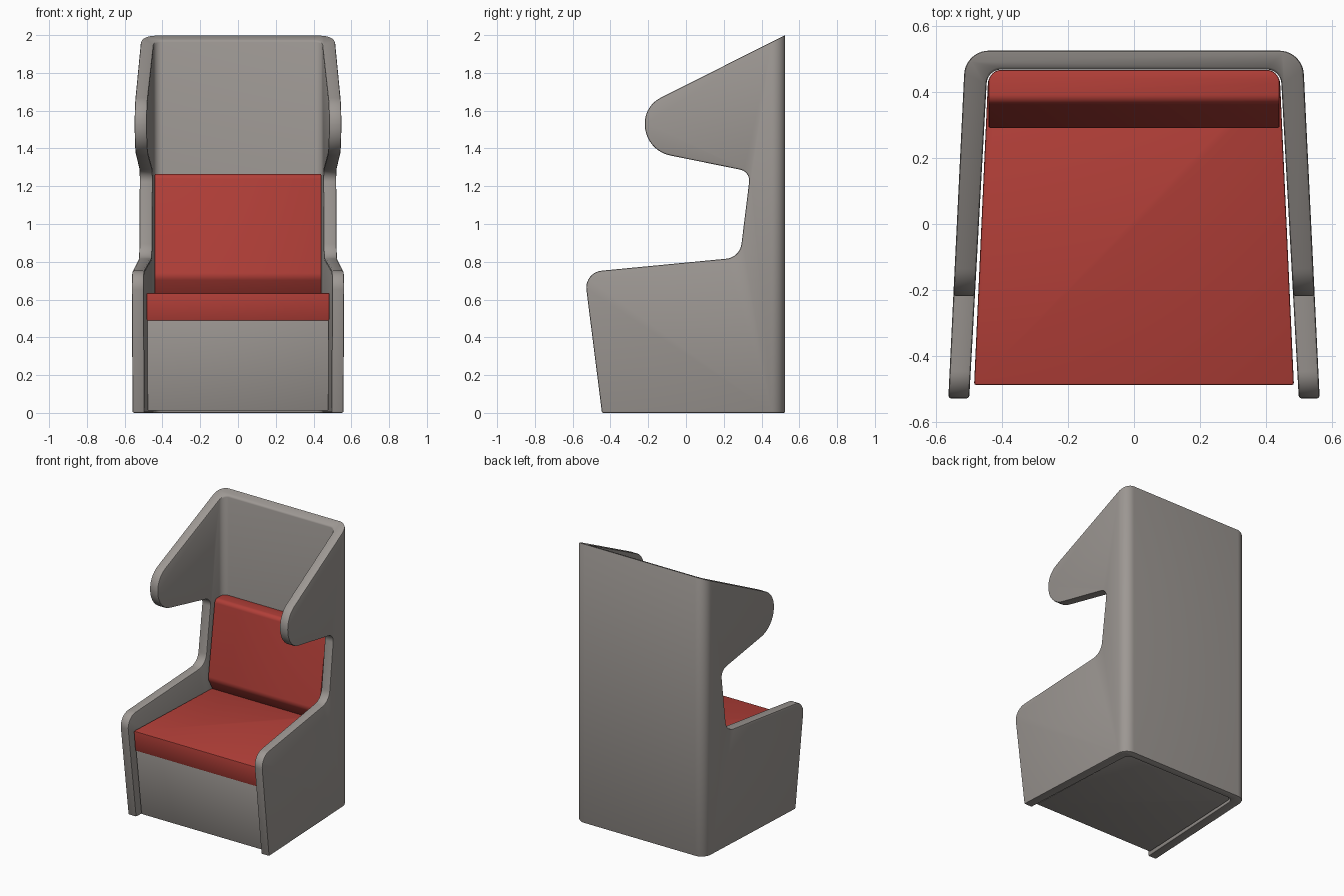
import bpy, bmesh, math
from mathutils import Vector

if "Cube" in bpy.data.objects:
    bpy.data.objects.remove(bpy.data.objects["Cube"])


def material(name, rgb):
    m = bpy.data.materials.new(name)
    m.diffuse_color = (*rgb, 1)
    m.use_nodes = True
    m.node_tree.nodes["Principled BSDF"].inputs["Base Color"].default_value = m.diffuse_color
    return m


GREY = material("warm grey", (0.34, 0.315, 0.295))
RED = material("red fabric", (0.45, 0.05, 0.04))


def rounded(points, seg=10):
    """Outline from (a, b, radius) corners, each filleted by its radius."""
    out = []
    n = len(points)
    for i, (a, b, r) in enumerate(points):
        p = Vector((a, b))
        if r == 0:
            out.append(p)
            continue
        u = (Vector(points[i - 1][:2]) - p).normalized()
        v = (Vector(points[(i + 1) % n][:2]) - p).normalized()
        half = u.angle(v) / 2
        c = p + (u + v).normalized() * (r / math.sin(half))
        t = r / math.tan(half)
        d0, d1 = p + u * t - c, p + v * t - c
        sweep = d0.angle_signed(d1)  # clockwise positive
        for k in range(seg + 1):
            ang = -sweep * k / seg
            out.append(c + Vector((d0.x * math.cos(ang) - d0.y * math.sin(ang),
                                   d0.x * math.sin(ang) + d0.y * math.cos(ang))))
    return out


def prism(name, outline, lo, hi, axis):
    bm = bmesh.new()

    def place(p, h):
        return (p.x, p.y, h) if axis == 'Z' else (h, p.x, p.y)
    a = [bm.verts.new(place(p, lo)) for p in outline]
    b = [bm.verts.new(place(p, hi)) for p in outline]
    n = len(outline)
    bm.faces.new(a)
    bm.faces.new(b)
    for i in range(n):
        j = (i + 1) % n
        bm.faces.new((a[i], a[j], b[j], b[i]))
    bmesh.ops.recalc_face_normals(bm, faces=bm.faces)
    me = bpy.data.meshes.new(name)
    bm.to_mesh(me)
    bm.free()
    ob = bpy.data.objects.new(name, me)
    bpy.context.collection.objects.link(ob)
    return ob


def part(name, plan, profile, mat, bevel):
    """Solid shared by a plan extruded in z and a side profile extruded in x."""
    ob = prism(name, rounded(plan), -0.5, 2.5, 'Z')
    cutter = prism(name + "_cutter", rounded(profile), -1, 1, 'X')
    cutter.hide_render = True
    mod = ob.modifiers.new("shape", 'BOOLEAN')
    mod.operation, mod.solver, mod.object = 'INTERSECT', 'EXACT', cutter
    bpy.context.view_layer.update()
    dg = bpy.context.evaluated_depsgraph_get()
    me = bpy.data.meshes.new_from_object(ob.evaluated_get(dg))
    ob.modifiers.clear()
    ob.data = me
    bpy.data.objects.remove(cutter)
    me.materials.clear()
    me.materials.append(mat)
    bpy.ops.object.select_all(action='DESELECT')
    ob.select_set(True)
    bpy.context.view_layer.objects.active = ob
    bv = ob.modifiers.new("soft edges", 'BEVEL')
    bv.width, bv.segments = bevel, 2
    bv.limit_method, bv.angle_limit = 'ANGLE', math.radians(50)
    bpy.ops.object.modifier_apply(modifier=bv.name)
    bpy.ops.object.shade_smooth_by_angle(angle=math.radians(35))
    return ob


def trapezoid(front_x, back_x, back_y, r):
    return [(-front_x, -0.7, 0), (front_x, -0.7, 0),
            (back_x, back_y, r), (-back_x, back_y, r)]


# wrap-around shell: splayed U plan with winged side profile
shell_plan = [(0.566, -0.6, 0), (0.511, 0.525, 0.075), (-0.511, 0.525, 0.075),
              (-0.566, -0.6, 0), (-0.503, -0.6, 0), (-0.444, 0.468, 0.045),
              (0.444, 0.468, 0.045), (0.503, -0.6, 0)]
shell_profile = [(0.6, 0, 0), (-0.445, 0, 0), (-0.539, 0.744, 0.09),
                 (0.285, 0.823, 0.09), (0.341, 1.277, 0.06),
                 (-0.218, 1.39, 0.168), (-0.218, 1.626, 0.15), (0.6, 2.038, 0)]
part("shell", shell_plan, shell_profile, GREY, 0.008)

# closed plinth under the seat
part("base", trapezoid(0.492, 0.438, 0.462, 0.04),
     [(0.6, 0.012, 0), (-0.41, 0.012, 0), (-0.468, 0.49, 0), (0.6, 0.49, 0)],
     GREY, 0.004)

# seat cushion
part("seat", trapezoid(0.494, 0.441, 0.463, 0.04),
     [(0.6, 0.488, 0), (-0.473, 0.488, 0), (-0.488, 0.635, 0), (0.6, 0.635, 0)],
     RED, 0.006)

# backrest cushion, tucked in at the bottom and leaning back
part("backrest", [(-0.441, 0.0, 0), (0.441, 0.0, 0),
                  (0.441, 0.467, 0.04), (-0.441, 0.467, 0.04)],
     [(0.6, 0.62, 0), (0.345, 0.62, 0), (0.289, 0.72, 0.06),
      (0.366, 1.265, 0.03), (0.6, 1.265, 0)],
     RED, 0.005)
